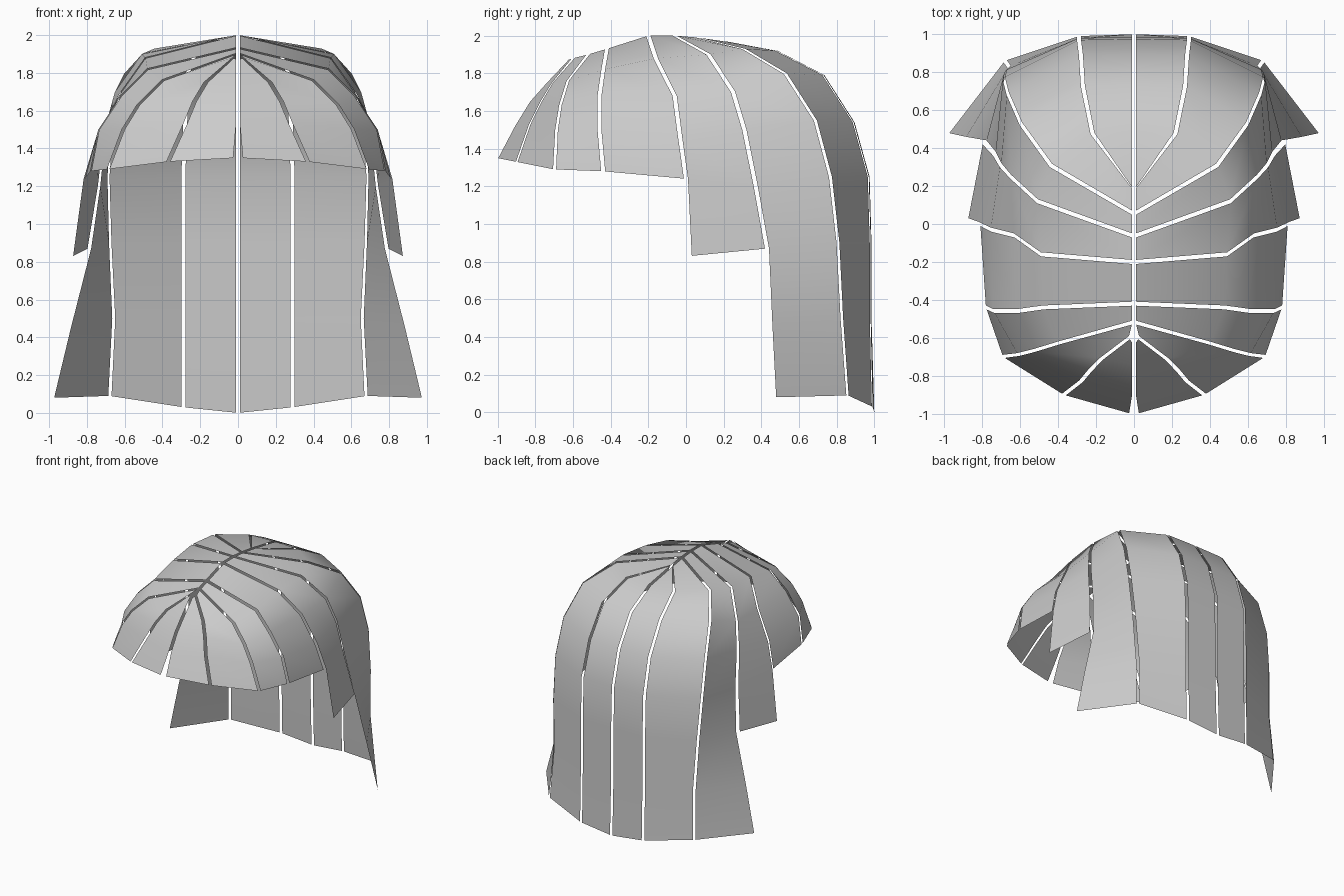
import bpy
import bmesh
from mathutils import Vector

GAP = 0.011

default_cube = bpy.data.objects.get("Cube")
if default_cube:
    bpy.data.objects.remove(default_cube, do_unlink=True)

# One matte grey for the whole hairpiece
hair_grey = bpy.data.materials.new("hair_grey")
hair_grey.use_nodes = True
hair_colour = (0.6, 0.6, 0.6, 1)
hair_grey.diffuse_color = hair_colour
shader = hair_grey.node_tree.nodes["Principled BSDF"]
shader.inputs["Base Color"].default_value = hair_colour
shader.inputs["Roughness"].default_value = 0.8

# Partings on the left half, each a path from the crown down to the tips
front_middle = [(0, -.63, 1.87), (0, -.74, 1.75), (0, -.83, 1.65), (0, -.91, 1.52), (.015, -1, 1.35)]
fringe_inner = [(.03, -.6, 1.88), (.17, -.71, 1.75), (.23, -.77, 1.65), (.28, -.83, 1.53), (.37, -.9, 1.33)]
fringe_outer = [(0, -.52, 1.9), (.4, -.63, 1.76), (.53, -.67, 1.63), (.61, -.69, 1.5), (.69, -.7, 1.29)]
temple = [(0, -.42, 1.93), (.48, -.44, 1.82), (.62, -.46, 1.68), (.74, -.46, 1.5), (.78, -.44, 1.28)]
ear_front = [(0, -.2, 2), (.49, -.16, 1.88), (.63, -.06, 1.68), (.75, -.03, 1.45), (.81, 0, 1.24), (.86, .02, .83)]
ear_back = [(0, -.06, 2), (.51, .12, 1.9), (.65, .25, 1.7), (.7, .31, 1.5), (.73, .37, 1.2),
            (.78, .43, .87), (.89, .45, .45), (.98, .47, .08)]
back_outer = [(0, .06, 1.99), (.44, .31, 1.93), (.6, .53, 1.8), (.67, .69, 1.55), (.69, .77, 1.25),
              (.68, .81, .9), (.66, .83, .5), (.68, .86, .09)]
back_inner = [(0, .2, 1.97), (.22, .48, 1.92), (.27, .73, 1.79), (.28, .89, 1.54), (.29, .97, 1.25),
              (.29, .98, .9), (.29, .98, .5), (.29, .99, .03)]
# The back middle parting follows its neighbour's height in the flat centre plane
back_middle = [(0, y + 0.005, z) for x, y, z in back_inner]
back_middle[-1] = (0, 1, 0)


def build_lock(name, front_path, back_path, flare=0):
    """Span two partings with a strip, inset by the gap, and mirror it."""
    bm = bmesh.new()
    rows = []
    count = min(len(front_path), len(back_path))
    for index, (front, back) in enumerate(zip(front_path, back_path)):
        front, back = Vector(front), Vector(back)
        inset = (back - front).normalized() * GAP
        row = []
        for point in (front + inset, back - inset):
            point.x = max(point.x, GAP) + flare * (index / (count - 1)) ** 2
            row.append(bm.verts.new(point))
        rows.append(row)
    for upper, lower in zip(rows, rows[1:]):
        face = bm.faces.new((upper[0], lower[0], lower[1], upper[1]))
        face.smooth = True
    mesh = bpy.data.meshes.new(name)
    bm.to_mesh(mesh)
    bm.free()
    mesh.materials.append(hair_grey)
    lock = bpy.data.objects.new(name, mesh)
    bpy.context.collection.objects.link(lock)
    mirror = lock.modifiers.new("both_sides", "MIRROR")
    mirror.use_mirror_merge = False


# Short fringe
build_lock("fringe_middle_lock", front_middle, fringe_inner)
build_lock("fringe_side_lock", fringe_inner, fringe_outer)
build_lock("temple_front_lock", fringe_outer, temple)
build_lock("temple_back_lock", temple, ear_front)

# Medium and long locks round the sides and back
build_lock("ear_lock", ear_front, ear_back, flare=0.015)
build_lock("shoulder_lock", ear_back, back_outer)
build_lock("back_side_lock", back_outer, back_inner)
build_lock("back_middle_lock", back_inner, back_middle)
